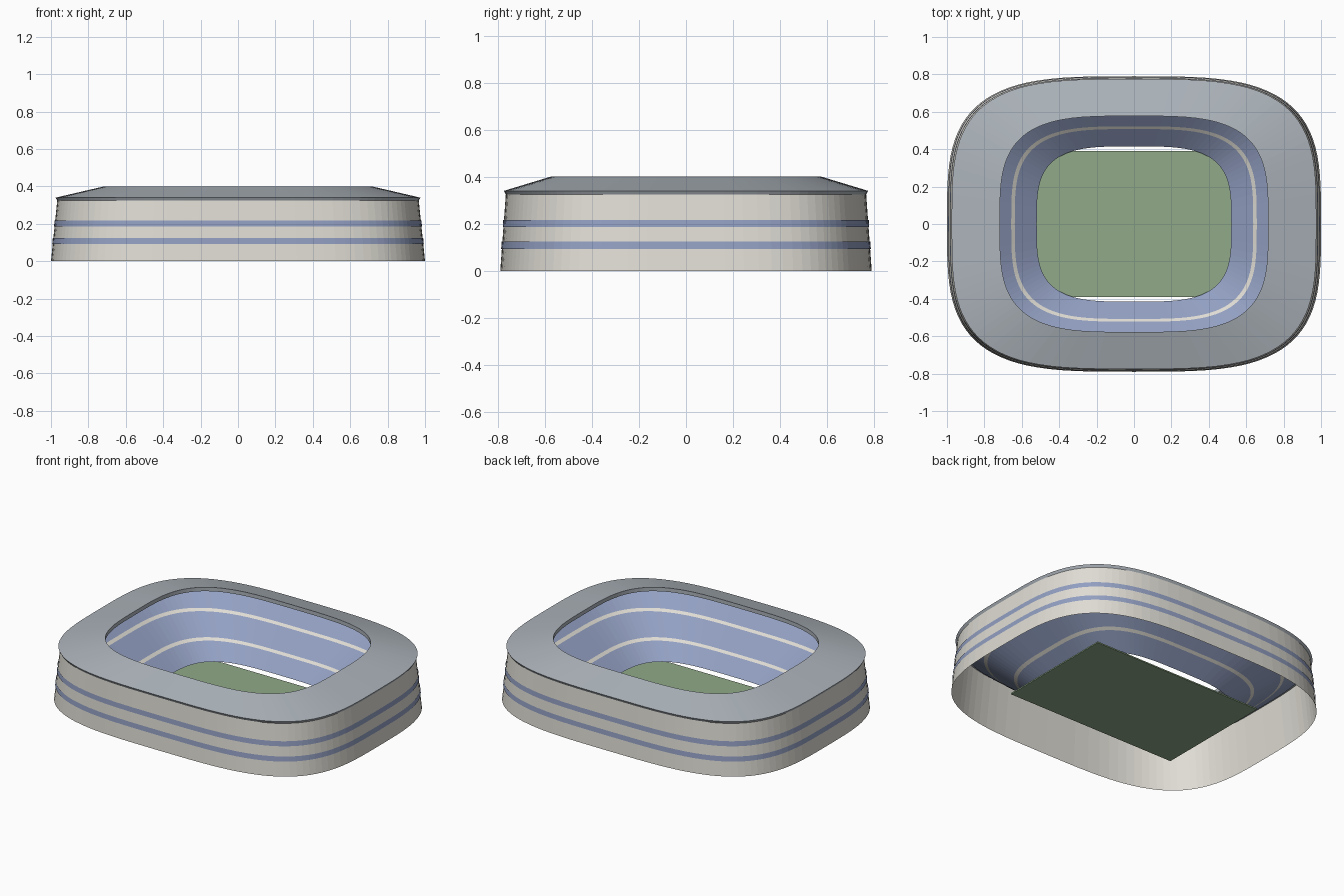
import bpy, bmesh, math

SEGMENTS = 96
POWER = 2 / 3.5

cube = bpy.data.objects.get("Cube")
if cube:
    bpy.data.objects.remove(cube, do_unlink=True)


def material(name, rgb):
    mat = bpy.data.materials.new(name)
    color = (*rgb, 1)
    mat.use_nodes = True
    mat.diffuse_color = color
    mat.node_tree.nodes["Principled BSDF"].inputs["Base Color"].default_value = color
    return mat


cream = material("cream", (0.74, 0.72, 0.66))
blue = material("seat blue", (0.29, 0.35, 0.54))
grey = material("roof grey", (0.41, 0.45, 0.49))
green = material("grass green", (0.28, 0.40, 0.25))


def ring_points(a, b, z):
    """Points of a rounded-rectangle loop with half sizes a and b."""
    points = []
    for i in range(SEGMENTS):
        t = 2 * math.pi * i / SEGMENTS
        c, s = math.cos(t), math.sin(t)
        points.append((a * math.copysign(abs(c) ** POWER, c),
                       b * math.copysign(abs(s) ** POWER, s), z))
    return points


def finish(name, bm, mats):
    mesh = bpy.data.meshes.new(name)
    bm.to_mesh(mesh)
    bm.free()
    for mat in mats:
        mesh.materials.append(mat)
    obj = bpy.data.objects.new(name, mesh)
    bpy.context.collection.objects.link(obj)
    return obj


def loft(name, profile, mats, indices=None, closed=False):
    """Skin a stack of (a, b, z) loops; indices colour each strip."""
    bm = bmesh.new()
    loops = [[bm.verts.new(p) for p in ring_points(*row)] for row in profile]
    if closed:
        loops.append(loops[0])
    for k, (low, high) in enumerate(zip(loops, loops[1:])):
        for i in range(SEGMENTS):
            j = (i + 1) % SEGMENTS
            face = bm.faces.new((low[i], low[j], high[j], high[i]))
            face.material_index = indices[k] if indices else 0
    return finish(name, bm, mats)


def between(start, end, t):
    return tuple(p + (q - p) * t for p, q in zip(start, end))


# Outer wall, leaning inward
wall_base, wall_top = (1.0, 0.79, 0.0), (0.966, 0.766, 0.33)
loft("outer_wall", [wall_base, wall_top], [cream])

# Blue bands around the wall
for name, z0, z1 in (("lower_band", 0.093, 0.124), ("upper_band", 0.186, 0.217)):
    rows = []
    for z in (z0, z1):
        a, b, _ = between(wall_base, wall_top, z / wall_top[2])
        rows.append((a + 0.003, b + 0.003, z))
    loft(name, rows, [blue])

# Seating bowl with two pale walkways
bowl_low, bowl_high = (0.52, 0.415, 0.02), (0.94, 0.745, 0.305)
stops = (1, 0.715, 0.67, 0.325, 0.28, 0)
loft("seating_bowl", [between(bowl_high, bowl_low, 1 - t) for t in stops],
     [blue, cream], [0, 1, 0, 1, 0])

# Sloping roof ring
loft("roof", [(0.966, 0.766, 0.323), (0.975, 0.775, 0.34),
              (0.717, 0.577, 0.40), (0.717, 0.577, 0.375)], [grey], closed=True)

# Pitch slab
bm = bmesh.new()
bmesh.ops.create_cube(bm, size=1)
bmesh.ops.scale(bm, vec=(1.2, 0.778, 0.008), verts=bm.verts)
bmesh.ops.translate(bm, vec=(0, 0, 0.004), verts=bm.verts)
finish("pitch", bm, [green])
